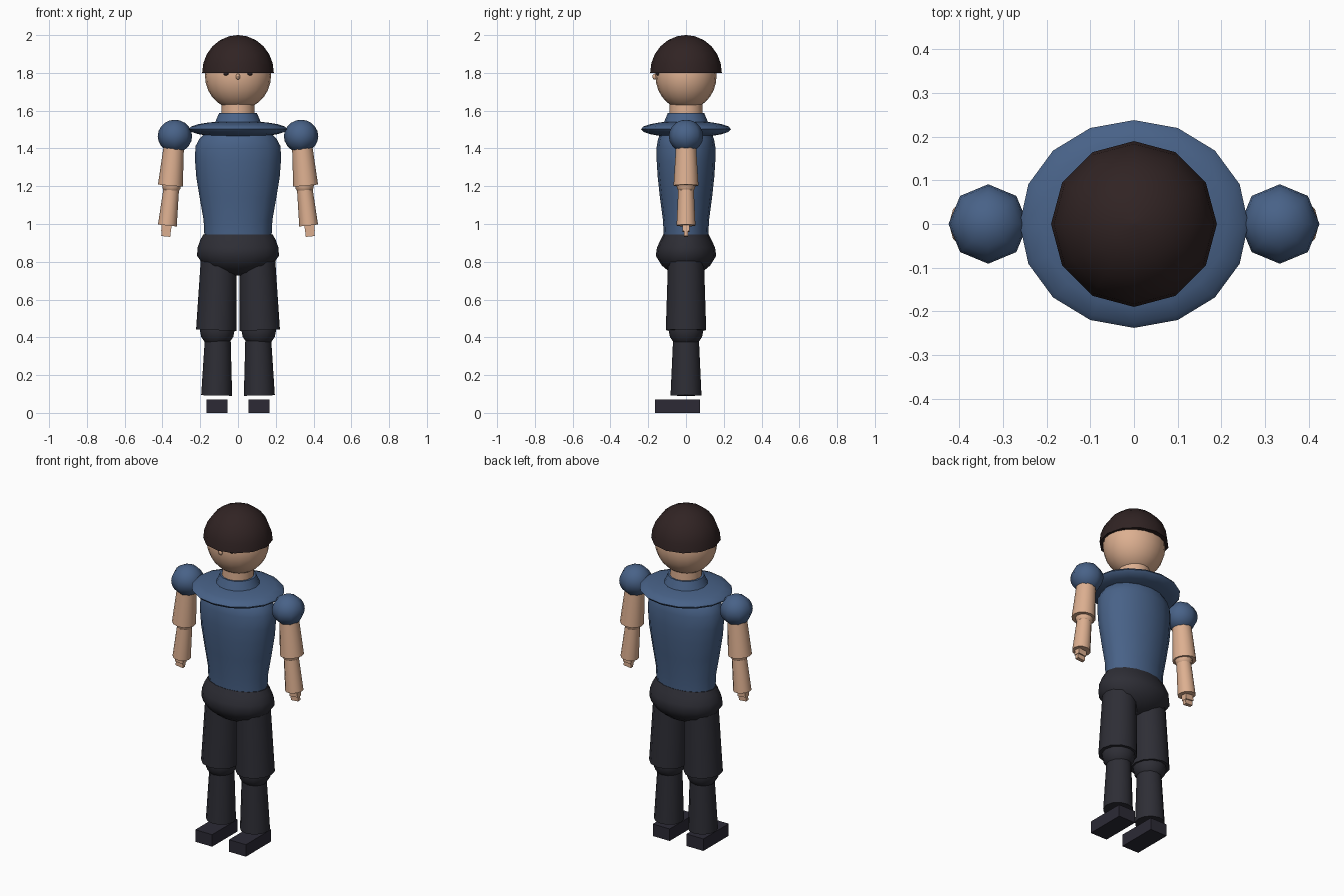
import bpy, bmesh, math
from mathutils import Vector, Matrix

if "Cube" in bpy.data.objects:
    bpy.data.objects.remove(bpy.data.objects["Cube"])


def material(name, rgb):
    m = bpy.data.materials.new(name)
    m.diffuse_color = (*rgb, 1)
    m.use_nodes = True
    m.node_tree.nodes["Principled BSDF"].inputs["Base Color"].default_value = m.diffuse_color
    return m


SKIN = material("skin", (0.72, 0.43, 0.28))
SHIRT = material("shirt_blue", (0.065, 0.122, 0.245))
PANTS = material("trouser_charcoal", (0.027, 0.027, 0.036))
HAIR = material("hair_brown", (0.030, 0.017, 0.017))
SHOE = material("shoe_dark", (0.025, 0.023, 0.036))


def finish(bm, name, mat, smooth=True):
    bmesh.ops.recalc_face_normals(bm, faces=bm.faces)
    me = bpy.data.meshes.new(name)
    bm.to_mesh(me)
    bm.free()
    ob = bpy.data.objects.new(name, me)
    bpy.context.collection.objects.link(ob)
    me.materials.append(mat)
    if smooth:
        bpy.ops.object.select_all(action='DESELECT')
        ob.select_set(True)
        bpy.context.view_layer.objects.active = ob
        bpy.ops.object.shade_smooth_by_angle(angle=math.radians(50))
    return ob


def loft(name, rings, mat, n=16):
    """Stack of elliptical rings (rx, ry, z), capped at both ends."""
    bm = bmesh.new()
    loops = []
    for rx, ry, z in rings:
        loops.append([bm.verts.new((rx * math.cos(2 * math.pi * i / n),
                                    ry * math.sin(2 * math.pi * i / n), z))
                      for i in range(n)])
    for a, b in zip(loops, loops[1:]):
        for i in range(n):
            j = (i + 1) % n
            bm.faces.new((a[i], a[j], b[j], b[i]))
    bm.faces.new(loops[0])
    bm.faces.new(loops[-1])
    return finish(bm, name, mat)


def ball(name, loc, radii, mat, seg=16, rings=10):
    bm = bmesh.new()
    bmesh.ops.create_uvsphere(bm, u_segments=seg, v_segments=rings, radius=1,
                              matrix=Matrix.Translation(loc) @ Matrix.Diagonal((*radii, 1)))
    return finish(bm, name, mat)


def limb(name, top, bottom, r_top, r_bottom, mat, n=12):
    """Tapered cylinder between two points."""
    top, bottom = Vector(top), Vector(bottom)
    d = top - bottom
    rot = Vector((0, 0, 1)).rotation_difference(d).to_matrix().to_4x4()
    bm = bmesh.new()
    bmesh.ops.create_cone(bm, cap_ends=True, segments=n, radius1=r_bottom,
                          radius2=r_top, depth=d.length,
                          matrix=Matrix.Translation((top + bottom) / 2) @ rot)
    return finish(bm, name, mat)


def box(name, loc, size, mat, tilt=0):
    bm = bmesh.new()
    bmesh.ops.create_cube(bm, size=1, matrix=Matrix.Translation(loc)
                          @ Matrix.Rotation(tilt, 4, 'Y') @ Matrix.Diagonal((*size, 1)))
    return finish(bm, name, mat, smooth=False)


# Head, neck and hair dome
ball("head", (0, 0, 1.785), (0.175, 0.162, 0.18), SKIN, 20, 14)
limb("neck", (0, 0, 1.65), (0, 0, 1.56), 0.086, 0.088, SKIN, 16)
dome = [math.radians(a) for a in (0, 15, 30, 45, 60, 75, 89)]
loft("hair", [(0.19 * math.cos(a), 0.19 * math.cos(a), 1.80 + 0.20 * math.sin(a))
              for a in dome], HAIR, 12)
ball("nose", (0, -0.164, 1.78), (0.012, 0.014, 0.016), SKIN, 8, 6)

# Shirt: torso, shoulder yoke and collar
loft("torso", [(0.178, 0.118, 0.94), (0.182, 0.122, 1.02), (0.203, 0.138, 1.14),
               (0.221, 0.150, 1.25), (0.227, 0.155, 1.33), (0.226, 0.155, 1.41),
               (0.205, 0.148, 1.45), (0.175, 0.135, 1.48)], SHIRT)
ball("shoulder_yoke", (0, 0, 1.502), (0.262, 0.238, 0.044), SHIRT, 16, 10)
loft("collar", [(0.125, 0.120, 1.53), (0.116, 0.112, 1.55), (0.100, 0.096, 1.588)], SHIRT)

# Trouser hips
loft("hips", [(0.03, 0.03, 0.728), (0.11, 0.085, 0.745), (0.18, 0.128, 0.78),
              (0.217, 0.160, 0.832), (0.214, 0.154, 0.875), (0.200, 0.135, 0.915),
              (0.183, 0.120, 0.945)], PANTS)

# Paired parts
for s, side in ((-1, "left"), (1, "right")):
    ball(f"eye_{side}", (s * 0.062, -0.147, 1.797), (0.016, 0.012, 0.012), HAIR, 8, 6)

    # Arm
    ball(f"shoulder_{side}", (s * 0.334, 0, 1.465), (0.091, 0.091, 0.087), SHIRT, 8, 10)
    limb(f"upper_arm_{side}", (s * 0.339, 0, 1.42), (s * 0.358, 0, 1.203), 0.053, 0.066, SKIN)
    ball(f"elbow_{side}", (s * 0.352, 0, 1.205), (0.05, 0.05, 0.05), SKIN, 12, 8)
    limb(f"forearm_{side}", (s * 0.353, 0, 1.19), (s * 0.374, 0, 0.992), 0.041, 0.050, SKIN)
    box(f"hand_{side}", (s * 0.379, 0, 0.980), (0.052, 0.036, 0.04), SKIN, -s * 0.1)
    box(f"fingers_{side}", (s * 0.381, 0, 0.952), (0.048, 0.022, 0.036), SKIN, -s * 0.1)

    # Leg
    limb(f"thigh_{side}", (s * 0.101, 0, 0.84), (s * 0.115, 0, 0.438), 0.094, 0.107, PANTS)
    ball(f"knee_{side}", (s * 0.110, 0, 0.438), (0.092, 0.092, 0.092), PANTS, 12, 8)
    limb(f"shin_{side}", (s * 0.107, 0, 0.40), (s * 0.113, 0, 0.092), 0.068, 0.082, PANTS)
    box(f"shoe_{side}", (s * 0.112, -0.045, 0.036), (0.112, 0.24, 0.072), SHOE)
